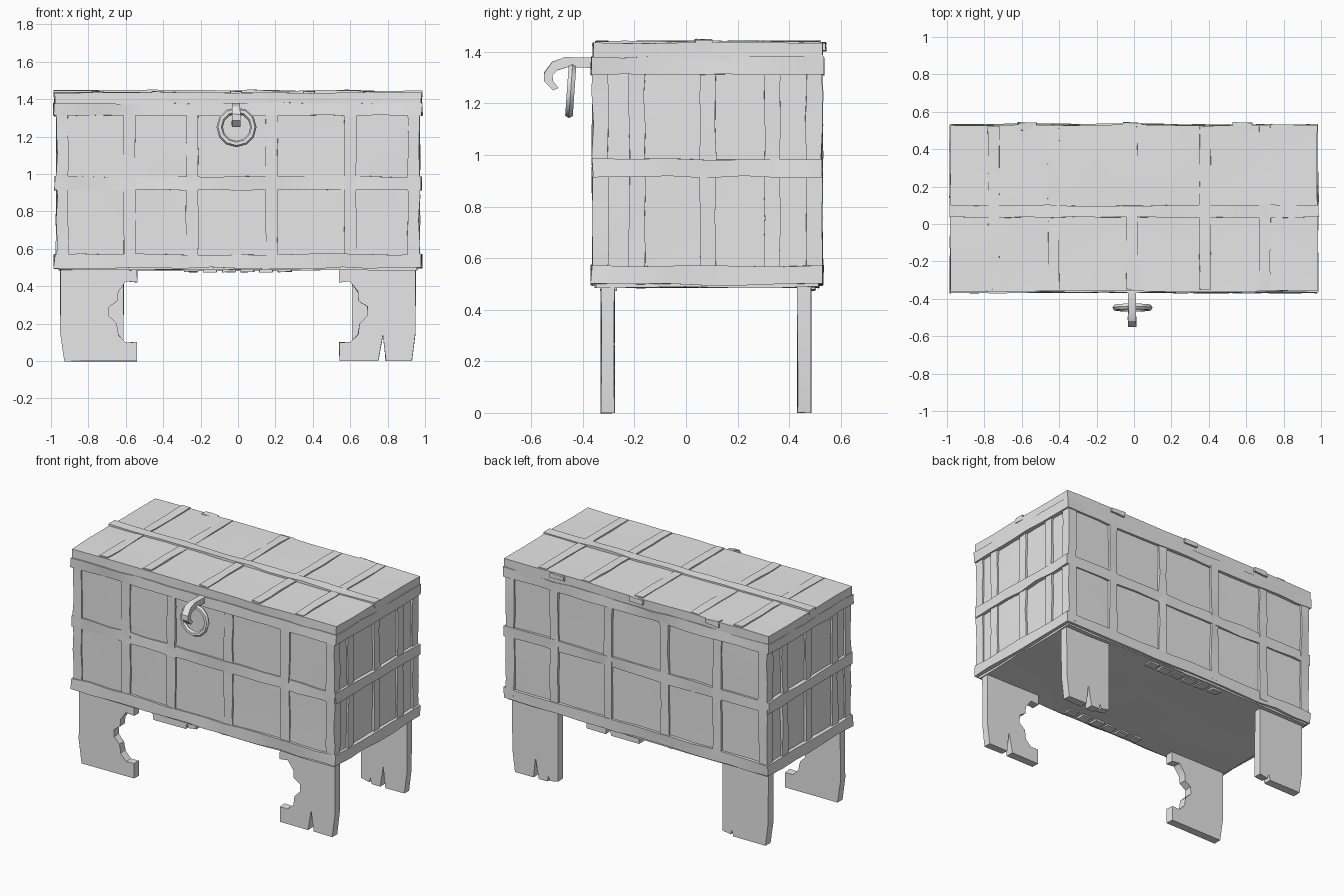
import bpy, bmesh, math, random
from mathutils import Vector, Matrix

random.seed(7)
cube = bpy.data.objects.get("Cube")
if cube:
    bpy.data.objects.remove(cube, do_unlink=True)

grey = bpy.data.materials.new("plain_grey")
grey.use_nodes = True
grey.diffuse_color = (0.8, 0.8, 0.8, 1)
grey.node_tree.nodes["Principled BSDF"].inputs["Base Color"].default_value = (0.8, 0.8, 0.8, 1)
parts = []


def finish(name, bm):
    bmesh.ops.recalc_face_normals(bm, faces=bm.faces)
    mesh = bpy.data.meshes.new(name)
    bm.to_mesh(mesh)
    bm.free()
    mesh.materials.append(grey)
    obj = bpy.data.objects.new(name, mesh)
    bpy.context.collection.objects.link(obj)
    parts.append(obj)
    return obj


def roughen(bm, amount):
    for v in bm.verts:
        v.co += Vector([random.uniform(-amount, amount) for _ in range(3)])


def rough_box(name, xs, ys, zs, step=0.16, amount=0.004, bevel=0.0):
    """Box between the given limits, cut into segments and hand-hewn."""
    lows, highs = Vector((xs[0], ys[0], zs[0])), Vector((xs[1], ys[1], zs[1]))
    bm = bmesh.new()
    bmesh.ops.create_cube(bm, size=1)
    for v in bm.verts:
        v.co = (lows + highs) / 2 + v.co * (highs - lows)
    if bevel:
        bmesh.ops.bevel(bm, geom=bm.edges[:], offset=bevel, segments=1, affect='EDGES')
    for axis in range(3):
        size = highs[axis] - lows[axis]
        cuts = int(size / step)
        for i in range(1, cuts + 1):
            point, normal = Vector(), Vector()
            point[axis] = lows[axis] + size * i / (cuts + 1)
            normal[axis] = 1
            bmesh.ops.bisect_plane(bm, geom=bm.verts[:] + bm.edges[:] + bm.faces[:],
                                   plane_co=point, plane_no=normal)
    roughen(bm, amount)
    return finish(name, bm)


def plate(name, outline, axis, start, end, side=1, amount=0.0):
    """Outline extruded along x (axis 0, outline in y-z) or y (axis 1, outline in x-z)."""
    bm = bmesh.new()
    if axis == 0:
        verts = [bm.verts.new((start, a, b)) for a, b in outline]
    else:
        verts = [bm.verts.new((side * a, start, b)) for a, b in outline]
    face = bm.faces.new(verts)
    moved = bmesh.ops.extrude_face_region(bm, geom=[face])["geom"]
    shift = Vector()
    shift[axis] = end - start
    bmesh.ops.translate(bm, vec=shift, verts=[g for g in moved if isinstance(g, bmesh.types.BMVert)])
    roughen(bm, amount)
    return finish(name, bm)


FRONT, BACK, SIDE = -0.352, 0.515, 0.957

# Chest body, horizontal bands and lid
rough_box("chest_body", (-SIDE, SIDE), (FRONT, BACK), (0.487, 1.4), 0.2, 0.004)
rough_box("bottom_band", (-0.982, 0.982), (-0.366, 0.531), (0.497, 0.57), 0.15, 0.005)
rough_box("middle_band", (-0.98, 0.98), (-0.362, 0.528), (0.915, 0.985), 0.15, 0.005)
rough_box("lid", (-0.98, 0.98), (-0.36, 0.528), (1.32, 1.435), 0.2, 0.004)
rough_box("lid_rim", (-0.984, 0.984), (-0.367, 0.533), (1.312, 1.378), 0.13, 0.005)

# Upright straps on the front and back
for x in (-0.58, -0.245, 0.18, 0.6):
    rough_box("front_strap", (x - 0.032, x + 0.032), (FRONT - 0.01, FRONT + 0.03),
              (0.52, 1.35), 0.12, 0.003)
for x in (-0.6, -0.21, 0.21, 0.61):
    rough_box("back_strap", (x - 0.03, x + 0.03), (BACK - 0.03, BACK + 0.014),
              (0.52, 1.35), 0.12, 0.004)

# Upright straps and corner posts on the two ends
for s in (-1, 1):
    inner, outer = s * (SIDE - 0.03), s * (SIDE + 0.014)
    for y in (-0.19, 0.085, 0.335):
        rough_box("end_strap", sorted((inner, outer)), (y - 0.03, y + 0.03),
                  (0.52, 1.35), 0.12, 0.004)
    for y0, y1 in ((FRONT - 0.01, FRONT + 0.05), (BACK - 0.05, BACK + 0.012)):
        rough_box("corner_post", sorted((s * (SIDE - 0.05), s * (SIDE + 0.012))), (y0, y1),
                  (0.52, 1.35), 0.12, 0.004)

# Straps across the lid top
rough_box("lid_long_strap", (-0.985, 0.985), (0.035, 0.1), (1.41, 1.447), 0.14, 0.004)
for x in (-0.75, -0.43, -0.01, 0.38, 0.7):
    rough_box("lid_cross_strap", (x - 0.03, x + 0.03), (-0.35, 0.52), (1.41, 1.442), 0.12, 0.003)

# Hinge tabs along the back of the lid
for x in (-0.57, -0.01, 0.58):
    rough_box("hinge_tab", (x - 0.05, x + 0.05), (0.5, 0.543), (1.405, 1.437), 0.1, 0.004)

# Splintered edge pieces beneath the base
for y in (-0.3, 0.47):
    for i in range(6):
        x = -0.25 + 0.1 * i
        rough_box("base_splinter", (x - 0.035, x + 0.035), (y - 0.03, y + 0.03), (0.476, 0.5), 0.2, 0.004)

# Carved front legs, the left one split at the foot
carving = [(0.54, 0.0), (0.54, 0.1), (0.6, 0.1), (0.64, 0.14), (0.65, 0.2), (0.69, 0.24),
           (0.69, 0.29), (0.645, 0.32), (0.64, 0.37), (0.6, 0.425), (0.54, 0.42), (0.54, 0.5)]
outer_edge = [(0.95, 0.5), (0.95, 0.15), (0.93, 0.0)]
split = [(0.79, 0.0), (0.775, 0.14), (0.75, 0.0)]
plate("right_front_leg", carving + outer_edge, 1, -0.33, -0.277, -1, 0.002)
plate("left_front_leg", carving + outer_edge + split, 1, -0.33, -0.277, 1, 0.002)

# Plank back legs with ragged feet
plank = [(0.61, 0.5), (0.61, 0.02), (0.67, 0.01), (0.68, 0.04), (0.69, 0.0)]
for name, s, notch in (("left_back_leg", 1, split[::-1]), ("right_back_leg", -1, [])):
    plate(name, plank + notch + outer_edge[::-1], 1, 0.432, 0.486, s, 0.002)

# Lock hook on the front
hook = [(-0.34, 1.375), (-0.47, 1.378), (-0.52, 1.36), (-0.55, 1.32), (-0.55, 1.285),
        (-0.515, 1.25), (-0.495, 1.262), (-0.515, 1.285), (-0.52, 1.31), (-0.495, 1.33),
        (-0.46, 1.34), (-0.34, 1.335)]
plate("lock_hook", hook, 0, -0.032, 0.012, amount=0.002)

# Pull ring hanging from the hook
bpy.ops.mesh.primitive_torus_add(major_segments=12, minor_segments=6, major_radius=0.09,
                                 minor_radius=0.017, location=(-0.008, -0.447, 1.25),
                                 rotation=(math.radians(86), 0, 0))
ring = bpy.context.object
ring.name = "pull_ring"
ring.data.materials.append(grey)
parts.append(ring)

# Smooth gentle surfaces while keeping sharp edges
bpy.ops.object.select_all(action='DESELECT')
for obj in parts:
    obj.select_set(True)
bpy.context.view_layer.objects.active = parts[0]
bpy.ops.object.shade_smooth_by_angle(angle=math.radians(30))
